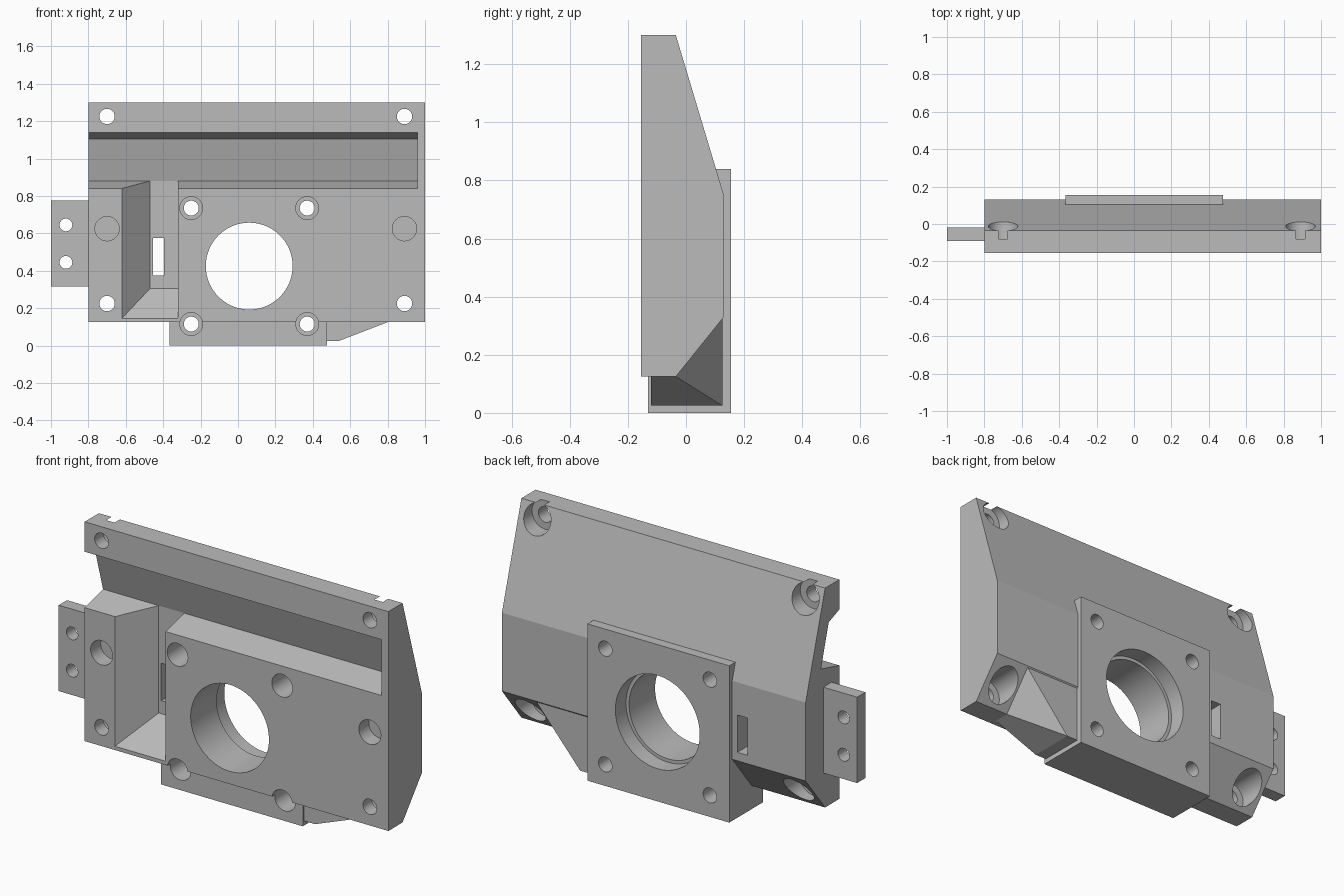
import bpy, bmesh, math
from mathutils import Matrix

cube = bpy.data.objects.get("Cube")
if cube:
    bpy.data.objects.remove(cube, do_unlink=True)

grey = bpy.data.materials.new("plain_grey")
grey.use_nodes = True
GREY = (0.5, 0.5, 0.5, 1)
grey.diffuse_color = GREY
grey.node_tree.nodes["Principled BSDF"].inputs["Base Color"].default_value = GREY


def finish(name, bm):
    bmesh.ops.recalc_face_normals(bm, faces=bm.faces)
    mesh = bpy.data.meshes.new(name)
    bm.to_mesh(mesh)
    bm.free()
    mesh.materials.append(grey)
    obj = bpy.data.objects.new(name, mesh)
    bpy.context.collection.objects.link(obj)
    return obj


def hull(name, points):
    """Convex solid around a few corner points."""
    bm = bmesh.new()
    for p in points:
        bm.verts.new(p)
    bmesh.ops.convex_hull(bm, input=bm.verts)
    bmesh.ops.dissolve_limit(bm, angle_limit=0.01, verts=bm.verts, edges=bm.edges)
    return finish(name, bm)


def box(name, x, y, z):
    return hull(name, [(a, b, c) for a in x for b in y for c in z])


def prism(name, profile, x0, x1):
    """Side profile (y, z) extended along x."""
    return hull(name, [(x, y, z) for x in (x0, x1) for y, z in profile])


def bore(name, x, z, radius, y0, y1, sides=48):
    bm = bmesh.new()
    place = Matrix.Translation((x, (y0 + y1) / 2, z)) @ Matrix.Rotation(math.pi / 2, 4, 'X')
    bmesh.ops.create_cone(bm, cap_ends=True, segments=sides, radius1=radius,
                          radius2=radius, depth=y1 - y0, matrix=place)
    return finish(name, bm)


def combine(target, others, operation):
    """Apply each solid to the target, then discard it."""
    bpy.context.view_layer.objects.active = target
    for other in others:
        mod = target.modifiers.new(other.name, 'BOOLEAN')
        mod.operation = operation
        mod.solver = 'EXACT'
        mod.object = other
        bpy.ops.object.modifier_apply(modifier=mod.name)
        bpy.data.objects.remove(other, do_unlink=True)


FRONT, BACK = -0.155, 0.155

# Main plate with sloped back
plate = prism("mounting_plate", [(FRONT, 0.125), (FRONT, 1.3), (-0.035, 1.3), (0.13, 0.75),
                                 (0.13, 0.33), (-0.035, 0.125)], -0.8, 1)

# Square block, side tab and the wedge beside the block
block = box("square_block", (-0.365, 0.475), (-0.13, BACK), (0, 0.84))
tab = box("side_tab", (-1, -0.75), (-0.09, -0.02), (0.315, 0.775))
wedge = hull("corner_wedge", [(0.45, -0.12, 0.025), (0.45, 0.125, 0.025), (0.45, -0.12, 0.14),
                              (0.45, 0.125, 0.325), (0.54, -0.12, 0.025), (0.54, 0.125, 0.025),
                              (0.8, -0.12, 0.125), (0.8, -0.035, 0.125), (0.8, 0.125, 0.325)])
combine(plate, [block, tab, wedge], 'UNION')

# Long front groove and tapered pocket with its slot
cutters = [
    prism("groove", [(-0.175, 1.147), (-0.065, 1.105), (0, 0.88), (-0.175, 0.835)], -0.85, 0.96),
    hull("pocket", [(x, y, z) for y, left, low in ((-0.175, -0.64, 0.125), (0, -0.47, 0.305))
                    for x in (left, -0.32) for z in (low, 0.88)]),
    box("slot", (-0.455, -0.395), (-0.1, 0.2), (0.375, 0.575)),
]

# Large stepped opening
cutters += [bore("main_bore", 0.06, 0.425, 0.232, -0.3, 0.3, 96),
            bore("rear_recess", 0.06, 0.425, 0.25, 0.065, 0.3, 96)]

# Block screw holes, recessed from the front
for x in (-0.25, 0.37):
    for z in (0.735, 0.115):
        cutters += [bore("screw_hole", x, z, 0.04, -0.3, 0.3),
                    bore("screw_recess", x, z, 0.061, -0.3, 0.04)]

# Plate corner holes, recessed from the back, and blind front holes
for x in (-0.7, 0.89):
    for z in (1.225, 0.225):
        cutters += [bore("corner_hole", x, z, 0.041, -0.3, 0.3),
                    bore("corner_recess", x, z, 0.079, -0.08, 0.3)]
    cutters.append(bore("blind_hole", x, 0.625, 0.065, -0.3, -0.07))

# Tab holes
for z in (0.645, 0.445):
    cutters.append(bore("tab_hole", -0.92, z, 0.034, -0.3, 0.3))

combine(plate, cutters, 'DIFFERENCE')

bpy.ops.object.select_all(action='DESELECT')
plate.select_set(True)
bpy.context.view_layer.objects.active = plate
bpy.ops.object.shade_smooth_by_angle(angle=math.radians(15))
